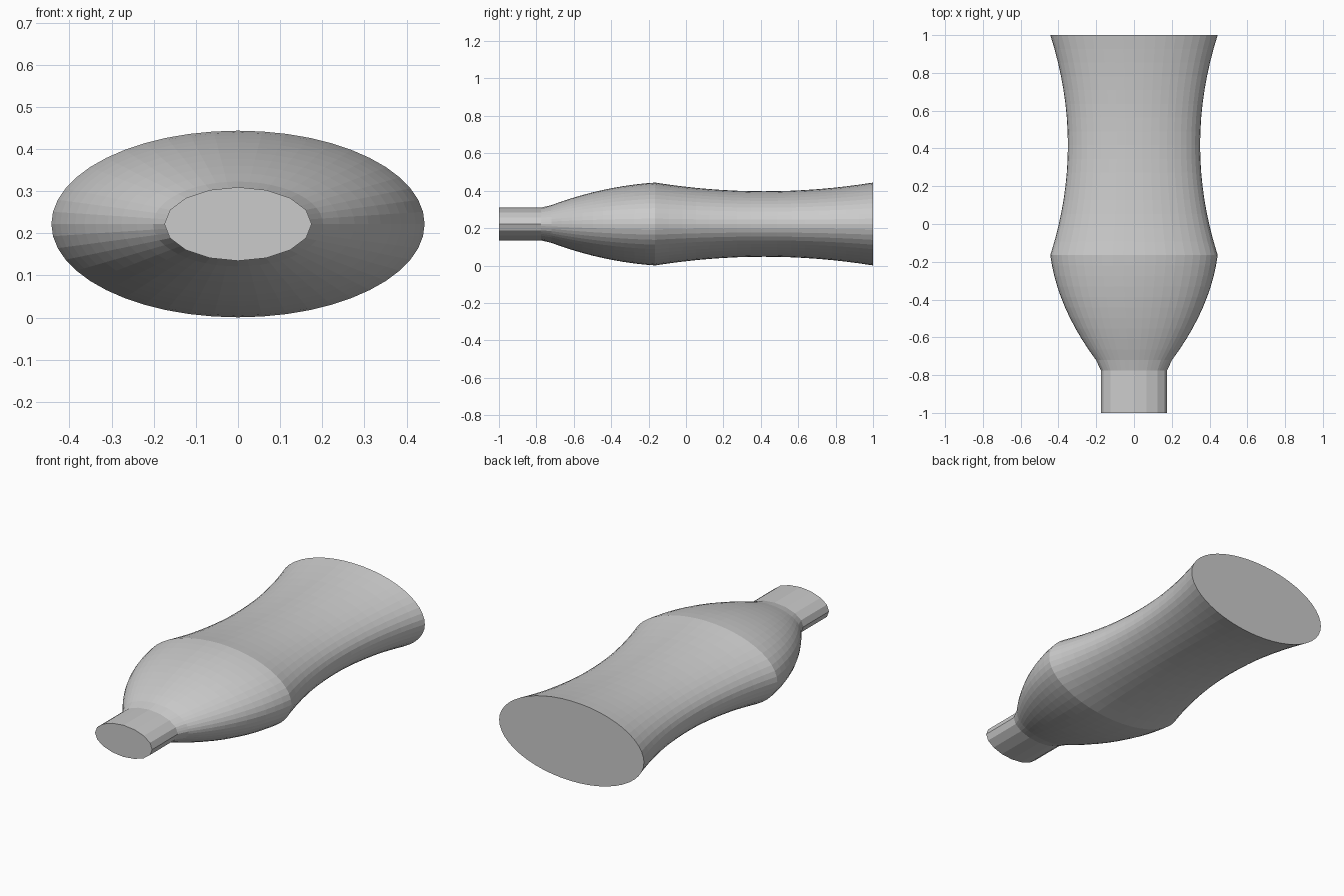
import bpy, bmesh, math

if "Cube" in bpy.data.objects:
    bpy.data.objects.remove(bpy.data.objects["Cube"])

SIDES, NECK_STEP = 48, 3   # the neck is a 16-gon, the body a 48-gon
CENTRE_Z = 0.222


def section(y, width, step=1):
    """Elliptical ring, half as high as wide; step > 1 gives fewer flat sides."""
    def corner(k):
        a = 2 * math.pi * k / SIDES
        return width * math.cos(a), width / 2 * math.sin(a)
    ring = []
    for i in range(SIDES):
        k = i - i % step
        t = (i % step) / step
        (x0, z0), (x1, z1) = corner(k), corner(k + step)
        ring.append((x0 + (x1 - x0) * t, y, CENTRE_Z + z0 + (z1 - z0) * t))
    return ring


# Narrow neck
rings = [section(-1, 0.175, NECK_STEP), section(-0.775, 0.175, NECK_STEP)]

# Swelling shoulder up to the crease
for i in range(11):
    d = 0.555 * (1 - i / 10)
    rings.append(section(-0.165 - d, 0.443 - 0.13 * d - 0.55 * d * d))

# Waisted barrel flaring to the wide end
for i in range(1, 17):
    u = i / 16
    rings.append(section(-0.165 + 1.165 * u, 0.35 + 0.093 * (2 * u - 1) ** 2))

# Skin the rings and cap both ends
bm = bmesh.new()
loops = [[bm.verts.new(p) for p in ring] for ring in rings]
for a, b in zip(loops, loops[1:]):
    for i in range(SIDES):
        j = (i + 1) % SIDES
        bm.faces.new((a[i], a[j], b[j], b[i]))
bm.faces.new(loops[0])
bm.faces.new(loops[-1])
bmesh.ops.recalc_face_normals(bm, faces=bm.faces)

mesh = bpy.data.meshes.new("flattened_bottle")
bm.to_mesh(mesh)
bm.free()
obj = bpy.data.objects.new("flattened_bottle", mesh)
bpy.context.collection.objects.link(obj)
